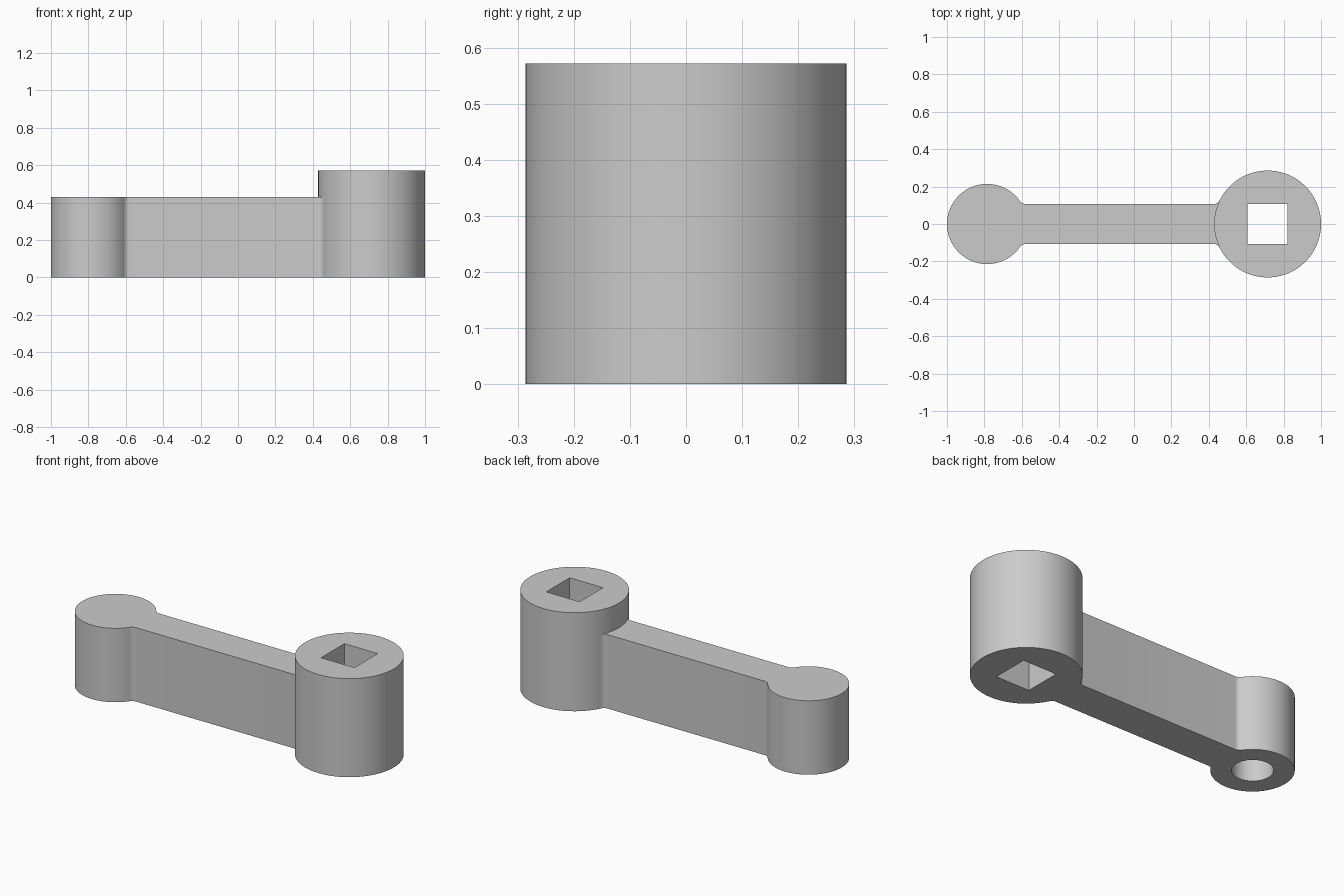
import bpy
import bmesh
from math import atan2, cos, hypot, pi, sin, sqrt

cube = bpy.data.objects.get("Cube")
if cube:
    bpy.data.objects.remove(cube, do_unlink=True)

UNIT = 2 / 28
BIG_X, BIG_R, BIG_H = 10 * UNIT, 4 * UNIT, 8 * UNIT
END_X, END_R, ARM_H = -11 * UNIT, 3 * UNIT, 6 * UNIT
HALF, FILLET = 1.5 * UNIT, 0.5 * UNIT

grey = bpy.data.materials.new("plain grey")
grey.use_nodes = True
colour = (0.6, 0.6, 0.6, 1)
grey.diffuse_color = colour
grey.node_tree.nodes["Principled BSDF"].inputs["Base Color"].default_value = colour


def arc(cx, cy, r, a, b, steps):
    angles = [a + (b - a) * i / steps for i in range(steps + 1)]
    return [(cx + r * cos(t), cy + r * sin(t)) for t in angles]


def prism(name, outline, z0, z1):
    bm = bmesh.new()
    base = bm.faces.new([bm.verts.new((x, y, z0)) for x, y in outline])
    top = bmesh.ops.extrude_face_region(bm, geom=[base])["geom"]
    verts = [v for v in top if isinstance(v, bmesh.types.BMVert)]
    bmesh.ops.translate(bm, verts=verts, vec=(0, 0, z1 - z0))
    bmesh.ops.recalc_face_normals(bm, faces=bm.faces)
    mesh = bpy.data.meshes.new(name)
    bm.to_mesh(mesh)
    bm.free()
    obj = bpy.data.objects.new(name, mesh)
    bpy.context.collection.objects.link(obj)
    mesh.materials.append(grey)
    return obj


def circle(cx, r, steps):
    return arc(cx, 0, r, 0, 2 * pi, steps)[:-1]


def boolean(target, tool, operation):
    mod = target.modifiers.new(tool.name, "BOOLEAN")
    mod.operation, mod.object, mod.solver = operation, tool, "EXACT"
    bpy.context.view_layer.objects.active = target
    bpy.ops.object.modifier_apply(modifier=mod.name)
    bpy.data.objects.remove(tool, do_unlink=True)


# Upper half of the arm outline: hub fillet, end fillet, half of the round end
fy = HALF + FILLET
hub_fx = BIG_X - sqrt((BIG_R + FILLET) ** 2 - fy ** 2)
end_fx = END_X + sqrt((END_R + FILLET) ** 2 - fy ** 2)
hub_a = atan2(-fy, BIG_X - hub_fx)
end_a = atan2(-fy, END_X - end_fx)
upper = [(BIG_X - BIG_R * 0.6, HALF * 0.9)]
upper += arc(hub_fx, fy, FILLET, hub_a, -pi / 2, 8)
upper += arc(end_fx, fy, FILLET, -pi / 2, end_a, 8)
upper += arc(END_X, 0, END_R, atan2(fy, end_fx - END_X), pi, 44)[1:]
outline = upper + [(x, -y) for x, y in reversed(upper[:-1])]

# Arm with round end, joined to the taller hub
crank = prism("crank_arm", outline, 0, ARM_H)
boolean(crank, prism("hub", circle(BIG_X, BIG_R, 128), 0, BIG_H), "UNION")

# Square hole through the hub and blind round hole under the end
square = [(BIG_X + sx * HALF, sy * HALF) for sx, sy in ((-1, -1), (1, -1), (1, 1), (-1, 1))]
boolean(crank, prism("square_hole", square, -UNIT, BIG_H + UNIT), "DIFFERENCE")
boolean(crank, prism("pin_hole", circle(END_X, HALF, 64), -UNIT, 5 * UNIT), "DIFFERENCE")

# Smooth round walls, sharp rims
bpy.ops.object.select_all(action="DESELECT")
crank.select_set(True)
bpy.context.view_layer.objects.active = crank
bpy.ops.object.shade_smooth_by_angle(angle=pi / 6)
